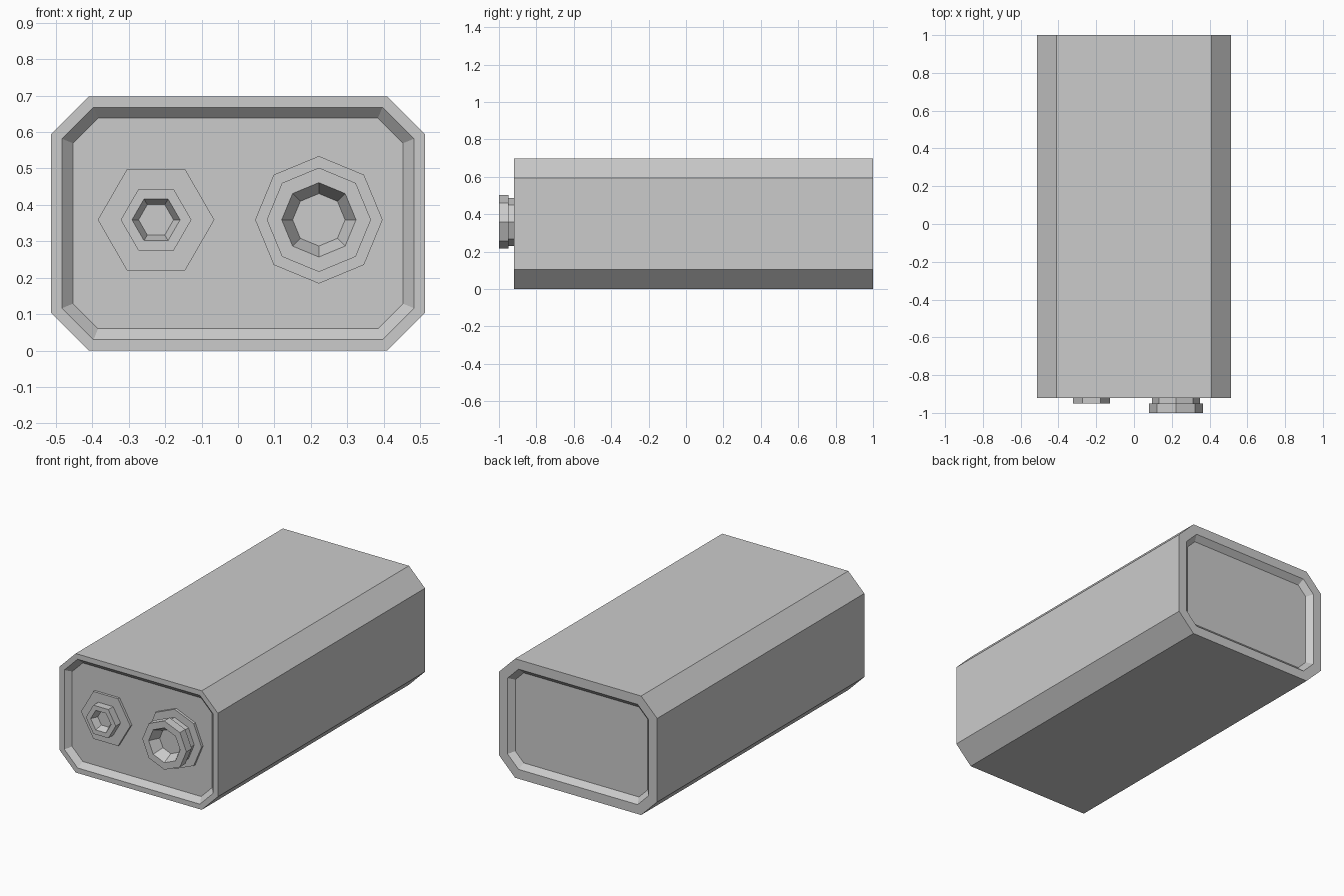
import bpy, bmesh, math

if "Cube" in bpy.data.objects:
    bpy.data.objects.remove(bpy.data.objects["Cube"])

MID_Z = 0.35


def loft(name, rings):
    """Bridge successive rings of points and cap both ends."""
    bm = bmesh.new()
    loops = [[bm.verts.new(p) for p in ring] for ring in rings]
    n = len(loops[0])
    for a, b in zip(loops, loops[1:]):
        for i in range(n):
            j = (i + 1) % n
            bm.faces.new((a[i], a[j], b[j], b[i]))
    bm.faces.new(loops[0])
    bm.faces.new(loops[-1])
    bmesh.ops.recalc_face_normals(bm, faces=bm.faces)
    mesh = bpy.data.meshes.new(name)
    bm.to_mesh(mesh)
    bm.free()
    obj = bpy.data.objects.new(name, mesh)
    bpy.context.collection.objects.link(obj)
    return obj


def case_ring(inset, y):
    """Rectangle with clipped corners, offset inwards."""
    w, h = 0.513 - inset, 0.349 - inset
    c = 0.104 - inset * (2 - math.sqrt(2))
    pts = [(w, h - c), (w - c, h), (c - w, h), (-w, h - c),
           (-w, c - h), (c - w, -h), (w - c, -h), (w, c - h)]
    return [(x, y, 0.349 + z) for x, z in pts]


def round_ring(cx, cz, sides, radius, y):
    return [(cx + radius * math.cos(math.tau * i / sides), y,
             cz + radius * math.sin(math.tau * i / sides)) for i in range(sides)]


def terminal(name, cx, sides, profile):
    """Stack of polygon rings given as (radius, y)."""
    return loft(name, [round_ring(cx, 0.359, sides, r, y) for r, y in profile])


# Case with a recessed panel at each end
loft("battery_case", [case_ring(i, y) for i, y in (
    (0.06, -0.89), (0.03, -0.92), (0, -0.92),
    (0, 1.0), (0.055, 1.0), (0.085, 0.97))])

# Small hexagonal terminal: base plate, post and tapered socket
terminal("small_terminal", -0.225, 6, (
    (0.16, -0.885), (0.16, -0.905), (0.097, -0.905),
    (0.097, -0.95), (0.066, -0.95), (0.048, -0.91)))

# Large octagonal terminal: base plate, neck, wider head and tapered socket
terminal("large_terminal", 0.222, 8, (
    (0.175, -0.885), (0.175, -0.905), (0.128, -0.905), (0.128, -0.95),
    (0.143, -0.95), (0.143, -1.0), (0.102, -1.0), (0.072, -0.94)))
